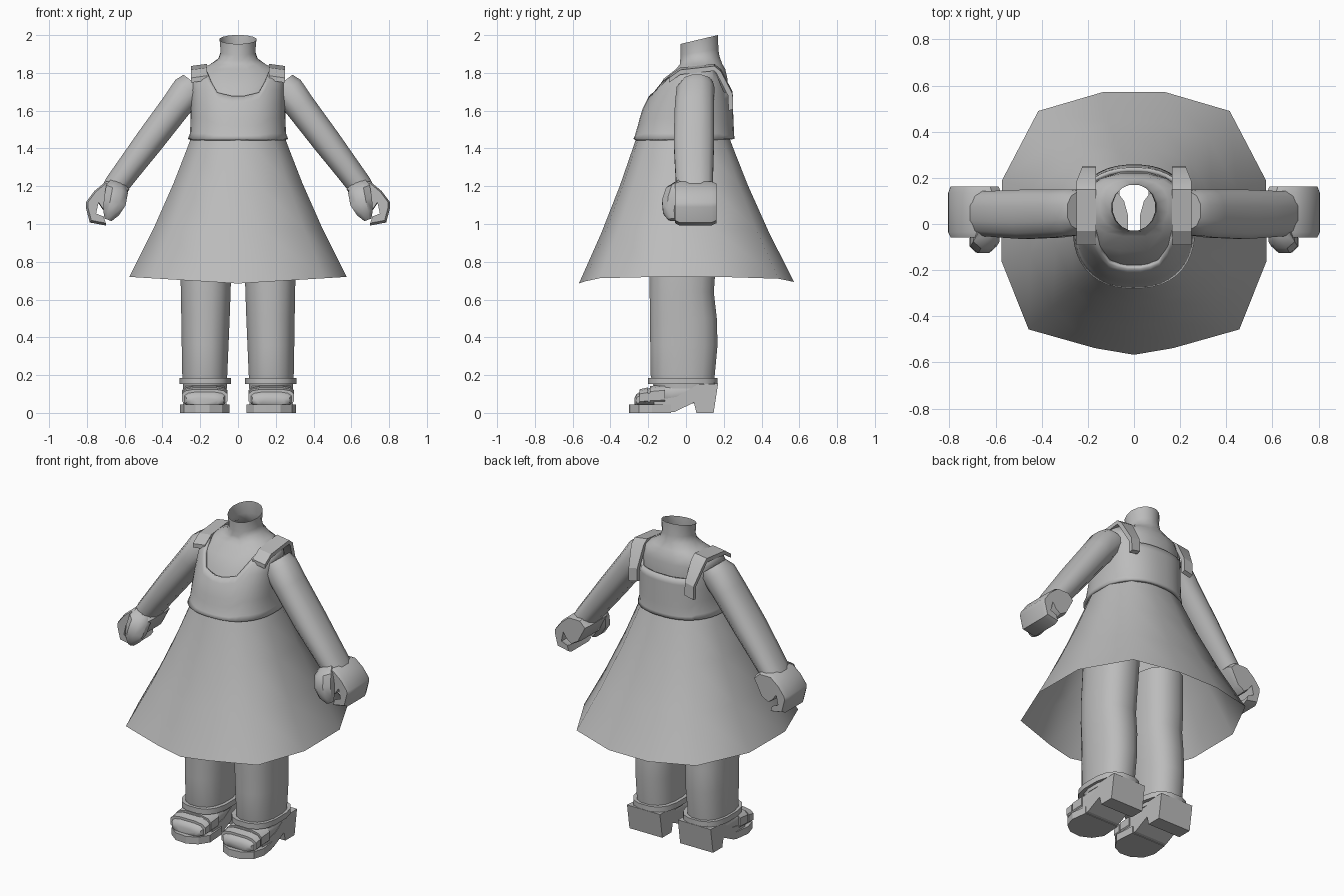
import bpy, bmesh, math
from mathutils import Vector

if "Cube" in bpy.data.objects:
    bpy.data.objects.remove(bpy.data.objects["Cube"])

grey = bpy.data.materials.new("soft_grey")
grey.diffuse_color = (0.5, 0.5, 0.5, 1)
grey.use_nodes = True
grey.node_tree.nodes["Principled BSDF"].inputs["Base Color"].default_value = grey.diffuse_color


def finish(name, bm, mirror=False, thick=0, angle=40):
    bmesh.ops.recalc_face_normals(bm, faces=bm.faces)
    me = bpy.data.meshes.new(name)
    bm.to_mesh(me)
    bm.free()
    me.materials.append(grey)
    ob = bpy.data.objects.new(name, me)
    bpy.context.collection.objects.link(ob)
    bpy.ops.object.select_all(action='DESELECT')
    ob.select_set(True)
    bpy.context.view_layer.objects.active = ob
    bpy.ops.object.shade_smooth_by_angle(angle=math.radians(angle))
    if thick:
        s = ob.modifiers.new("thickness", 'SOLIDIFY')
        s.thickness, s.offset = thick, -1
    if mirror:
        m = ob.modifiers.new("mirror", 'MIRROR')
        m.use_mirror_merge = False
    return ob


def loft(name, rings, caps=(False, False), **kw):
    """Skin a list of closed rings that share a point count."""
    bm = bmesh.new()
    vs = [[bm.verts.new(p) for p in r] for r in rings]
    n = len(vs[0])
    for a, b in zip(vs, vs[1:]):
        for i in range(n):
            j = (i + 1) % n
            bm.faces.new((a[i], a[j], b[j], b[i]))
    if caps[0]:
        bm.faces.new(vs[0])
    if caps[1]:
        bm.faces.new(vs[-1])
    return finish(name, bm, **kw)


def unit(n, e=1.0):
    """Unit circle, squared off when e is below 1."""
    out = []
    for i in range(n):
        a = 2 * math.pi * (i + 0.5) / n
        c, s = math.cos(a), math.sin(a)
        out.append((math.copysign(abs(c) ** e, c), math.copysign(abs(s) ** e, s)))
    return out


def flat_ring(z, hx, y0, y1, cx=0, tilt=0, n=16, e=0.85):
    h, m = (y1 - y0) / 2, (y0 + y1) / 2
    return [(cx + hx * c, m + h * s, z + tilt * s) for c, s in unit(n, e)]


def prism(name, pts, axis, a, b, **kw):
    """Extrude a 2D outline along x, y or z."""
    def put(p, t):
        return {'x': (t, p[0], p[1]), 'y': (p[0], t, p[1]), 'z': (p[0], p[1], t)}[axis]
    return loft(name, [[put(p, a) for p in pts], [put(p, b) for p in pts]], (True, True), **kw)


# torso skin and open slanted neck
loft("torso_and_neck", [
    flat_ring(1.48, .235, -.25, .23), flat_ring(1.60, .235, -.215, .23),
    flat_ring(1.70, .235, -.165, .228), flat_ring(1.77, .235, -.12, .222),
    flat_ring(1.82, .205, -.055, .21), flat_ring(1.845, .15, -.035, .195),
    flat_ring(1.875, .105, -.033, .18, tilt=.01, e=1), flat_ring(1.91, .093, -.03, .173, tilt=.015, e=1),
    flat_ring(1.977, .099, -.03, .172, tilt=.024, e=1)])

# bodice with scooped front and straight back edge
BODY = [(1.45, .266, -.28, .258), (1.475, .255, -.268, .255), (1.60, .25, -.235, .25),
        (1.70, .25, -.185, .245), (1.76, .25, -.145, .225), (1.83, .245, -.05, .18)]


def body_at(z):
    for a, b in zip(BODY, BODY[1:]):
        if z <= b[0] + 1e-6:
            t = (z - a[0]) / (b[0] - a[0])
            return [a[k] + (b[k] - a[k]) * t for k in (1, 2, 3)]
    return BODY[-1][1:]


def top_z(c, s):
    x = abs(c) * .25
    if s > 0:
        return 1.70 if x < .185 else 1.82
    if x < .125:
        return 1.67 + .03 * x / .125
    return min(1.82, 1.70 + .12 * (x - .125) / .04)


cols = unit(40, 0.85)
rows = []
for t in (0, .08, .3, .5, .7, .85, 1):
    ring = []
    for c, s in cols:
        z = 1.45 + (top_z(c, s) - 1.45) * t
        hx, y0, y1 = body_at(z)
        ring.append((hx * c, (y0 + y1) / 2 + (y1 - y0) / 2 * s, z))
    rows.append(ring)
loft("bodice", rows, thick=.02)

# shoulder straps running down the back
path = [(-.09, 1.785), (-.03, 1.828), (.15, 1.848), (.185, 1.82), (.247, 1.70), (.25, 1.62)]
strap = []
for k, (y, z) in enumerate(path):
    xo = .25 if k < 4 else .225
    dy, dz = (0, -.025) if k < 3 else (-.025, -.008)
    strap.append([(.165, y, z), (xo, y, z - .012), (xo, y + dy, z + dz - .012), (.165, y + dy, z + dz)])
loft("shoulder_strap", strap, (True, True), mirror=True, angle=25)

# flared skirt, open at the hem
hem = [(0, -.567), (.17, -.538), (.457, -.457), (.575, -.16), (.572, .19), (.415, .49), (.135, .572)]
waist = [(0, -.262), (.085, -.25), (.185, -.2), (.247, -.07), (.245, .08), (.175, .19), (.06, .228)]


def both(h):
    return h + [(-x, y) for x, y in reversed(h) if x > 0]


skirt = []
for t in (0, .08, .33, .66, 1):
    f = t - .05 * math.sin(math.pi * t)
    skirt.append([(w[0] + (h[0] - w[0]) * f, w[1] + (h[1] - w[1]) * f,
                   1.46 + (.685 + .035 * abs(h[0]) / .575 - 1.46) * t)
                  for w, h in zip(both(waist), both(hem))])
loft("skirt", skirt, angle=50)

# legs
loft("leg", [flat_ring(z, hx, y0, y1, cx) for z, hx, y0, y1, cx in [
    (.13, .118, -.17, .15, .175), (.20, .121, -.19, .155, .176), (.36, .126, -.192, .17, .174),
    (.50, .130, -.194, .166, .172), (.64, .134, -.195, .15, .171), (.75, .136, -.195, .158, .17),
    (1.0, .137, -.19, .17, .16)]], (True, True), mirror=True)

# ankle cuffs
loft("ankle_cuff", [flat_ring(z, hx, y0, y1, .173, e=.75) for z, hx, y0, y1 in [
    (.152, .115, -.17, .145), (.152, .138, -.205, .17), (.186, .138, -.205, .17),
    (.186, .115, -.17, .145)]], mirror=True, angle=30)

# feet lofted from heel to toe
def foot_ring(y, hx, z0, z1):
    return [(.176 + hx * c, y, (z0 + z1) / 2 + (z1 - z0) / 2 * s) for c, s in unit(12, .6)]


loft("foot", [foot_ring(*r) for r in [
    (.152, .095, .06, .17), (.04, .115, .05, .17), (-.08, .113, .03, .165), (-.17, .118, .03, .14),
    (-.235, .116, .03, .118), (-.262, .10, .035, .10), (-.272, .07, .04, .08)]], (True, True), mirror=True)

# straps across the toes and instep
for name, y0, y1, zt in (("toe_strap", -.245, -.20, .13), ("instep_strap", -.19, -.11, .147)):
    loft(name, [foot_ring(y0, .11, .04, zt - .02), foot_ring(y0, .123, .035, zt - .004),
                foot_ring(y1, .123, .035, zt + .006), foot_ring(y1, .11, .04, zt - .01)], mirror=True)

# front sole, arch and heel
prism("sole", [(.055, -.08), (.046, -.21), (.085, -.27), (.15, -.302), (.225, -.295), (.285, -.25),
               (.306, -.18), (.292, -.08)], 'z', 0, .045, mirror=True, angle=20)
prism("arch_and_heel", [(-.12, 0), (-.06, .005), (.042, .055), (.055, 0), (.146, 0), (.170, .155),
                        (.06, .15), (-.05, .085), (-.17, .065), (-.17, .03)], 'x', .062, .29, mirror=True, angle=20)

# arms
def arm_ring(x, z, r, y0, y1):
    side = Vector((.80, 0, .60))
    return [Vector((x, (y0 + y1) / 2 + (y1 - y0) / 2 * s, z)) + side * r * c for c, s in unit(12, .85)]


loft("arm", [arm_ring(*r) for r in [
    (.215, 1.735, .095, -.03, .145), (.262, 1.71, .090, -.052, .153), (.33, 1.622, .083, -.062, .152),
    (.47, 1.437, .078, -.068, .152), (.56, 1.318, .072, -.062, .148), (.645, 1.205, .067, -.055, .145),
    (.68, 1.15, .06, -.05, .15)]], (True, True), mirror=True)

# curled hand with a gap inside the fingers
hand = [(.575, 1.185), (.615, 1.225), (.70, 1.225), (.76, 1.175), (.805, 1.115), (.806, 1.09), (.785, 1.008),
        (.70, .992), (.712, 1.03), (.757, 1.048), (.742, 1.115), (.715, 1.075), (.68, 1.05), (.63, 1.08)]
loft("hand", [[(.70 + (x - .70) * k, y, 1.12 + (z - 1.12) * k) for x, z in hand]
              for y, k in ((-.058, .9), (-.035, 1), (.135, 1), (.162, .9))],
     (True, True), mirror=True)

# thumbs
loft("thumb", [[(x + r * c, y + ry * s, z + .35 * r * c) for c, s in unit(8)] for x, y, z, r, ry in [
    (.635, -.02, 1.225, .04, .03), (.64, -.055, 1.185, .062, .055), (.652, -.075, 1.12, .062, .056),
    (.672, -.08, 1.06, .045, .045), (.688, -.07, 1.022, .02, .025)]], (True, True), mirror=True)
